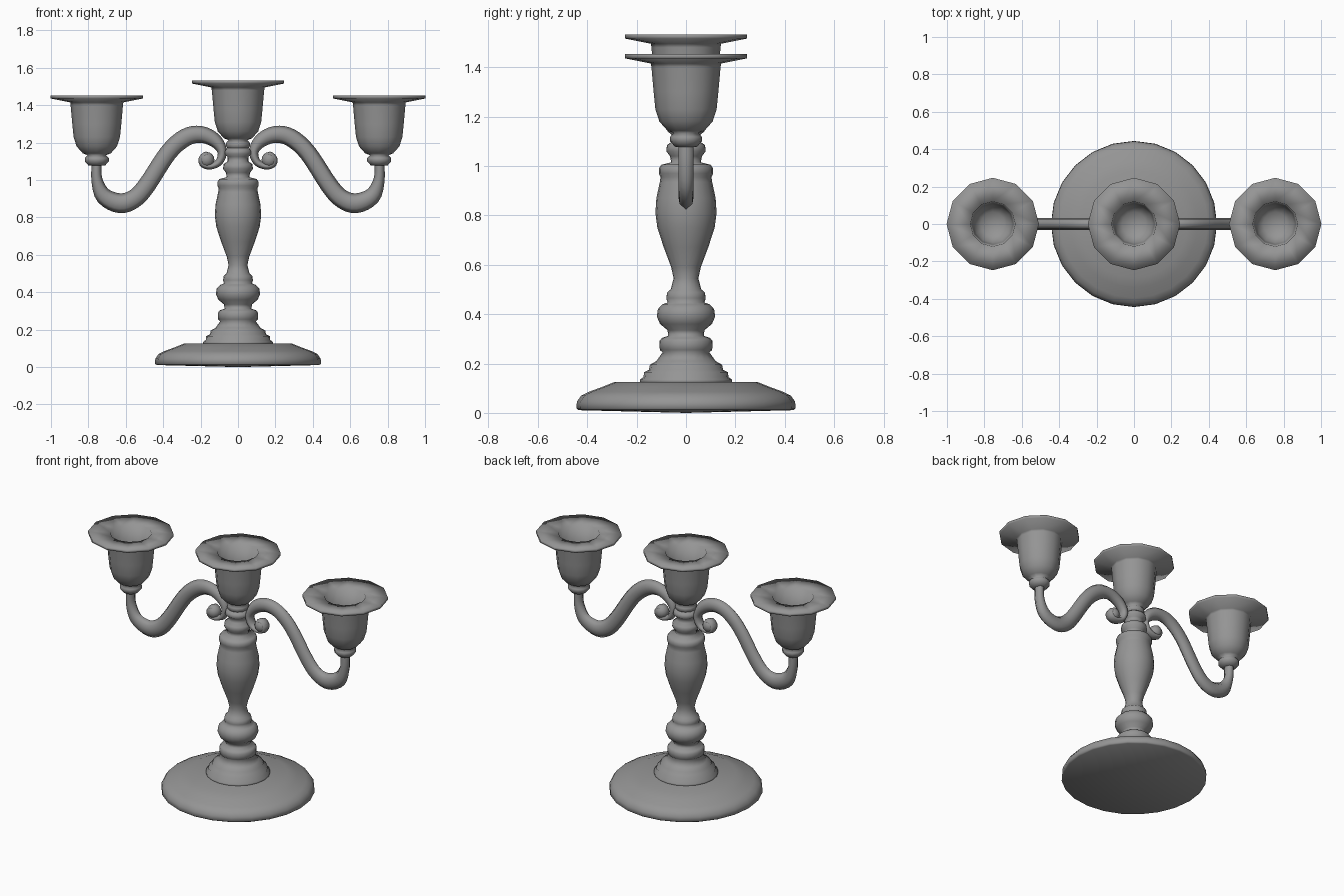
import bpy, bmesh
from math import cos, sin, pi, radians
from mathutils import Vector

if "Cube" in bpy.data.objects:
    bpy.data.objects.remove(bpy.data.objects["Cube"])

# Dark pewter grey for every part
METAL = bpy.data.materials.new("dark_metal")
METAL.diffuse_color = (.3, .3, .3, 1)
METAL.use_nodes = True
METAL.node_tree.nodes["Principled BSDF"].inputs["Base Color"].default_value = METAL.diffuse_color


def finish(bm, name, angle=180):
    bmesh.ops.remove_doubles(bm, verts=bm.verts, dist=1e-5)
    bmesh.ops.recalc_face_normals(bm, faces=bm.faces)
    me = bpy.data.meshes.new(name)
    bm.to_mesh(me)
    bm.free()
    me.materials.append(METAL)
    ob = bpy.data.objects.new(name, me)
    bpy.context.collection.objects.link(ob)
    bpy.ops.object.select_all(action='DESELECT')
    ob.select_set(True)
    bpy.context.view_layer.objects.active = ob
    bpy.ops.object.shade_smooth_by_angle(angle=radians(angle))
    return ob


def lathe(name, profile, sides, x=0, z=0):
    """Revolve (radius, height) points about a vertical axis."""
    bm = bmesh.new()
    rings = [[bm.verts.new((x, 0, z + h))] if r == 0 else
             [bm.verts.new((x + r * cos(2 * pi * i / sides), r * sin(2 * pi * i / sides), z + h))
              for i in range(sides)] for r, h in profile]
    for a, b in zip(rings, rings[1:]):
        for i in range(sides):
            j = (i + 1) % sides
            quad = [a[i % len(a)], a[j % len(a)], b[j % len(b)], b[i % len(b)]]
            bm.faces.new(list(dict.fromkeys(quad)))
    return finish(bm, name)


def smooth_path(pts, steps):
    """Catmull-Rom interpolation of (x, z, half width) points."""
    p = [Vector(q) for q in pts]
    p = [2 * p[0] - p[1]] + p + [2 * p[-1] - p[-2]]
    out = []
    for a, b, c, d in zip(p, p[1:], p[2:], p[3:]):
        for k in range(steps):
            t = k / steps
            out.append(0.5 * (2 * b + (c - a) * t + (2 * a - 5 * b + 4 * c - d) * t * t
                              + (3 * b - a - 3 * c + d) * t ** 3))
    return out + [p[-2]]


# Foot, wide and round
lathe("base", [(0, 0), (.435, .011), (.444, .018), (.442, .045), (.425, .07),
               (.395, .085), (.34, .105), (.287, .126), (0, .126)], 24)

# Turned stem
lathe("stem", [(0, .11), (.186, .12), (.186, .135), (.172, .145), (.17, .165), (.15, .175),
               (.146, .195), (.12, .21), (.095, .245), (.106, .255), (.108, .29), (.098, .303),
               (.072, .312), (.075, .335), (.105, .36), (.118, .39), (.114, .42), (.095, .44),
               (.075, .447), (.08, .465), (.076, .488), (.062, .5), (.05, .545), (.06, .59),
               (.09, .67), (.116, .75), (.124, .81), (.12, .87), (.106, .935), (.103, .955),
               (.11, .97), (.11, .99), (.1, 1.005), (.06, 1.015), (.065, 1.04), (.08, 1.06),
               (.077, 1.085), (.055, 1.1), (.056, 1.125), (.075, 1.14), (.07, 1.16),
               (.05, 1.175), (0, 1.18)], 20)

# Candle cups with wide faceted drip pans
CUP = [(0, 1.075), (.045, 1.078), (.064, 1.1), (.064, 1.118), (.05, 1.133), (.075, 1.143),
       (.108, 1.18), (.124, 1.23), (.131, 1.3), (.14, 1.4), (.142, 1.415), (.247, 1.436),
       (.247, 1.453), (.12, 1.447), (.11, 1.32), (.1, 1.26), (.065, 1.225), (0, 1.215)]
for name, x, z in (("centre_cup", 0, .08), ("left_cup", -.755, 0), ("right_cup", .755, 0)):
    lathe(name, CUP, 12, x, z)

# S-curved arms, each ending in a scroll beside the stem
ARM = [(.756, 1.1, .026), (.754, 1.0, .03), (.717, .914, .045), (.632, .876, .053),
       (.555, .9, .05), (.487, .973, .048), (.374, 1.145, .047), (.283, 1.226, .048),
       (.2, 1.244, .045), (.125, 1.213, .038), (.085, 1.155, .026), (.1, 1.098, .02),
       (.145, 1.074, .017), (.185, 1.082, .017), (.195, 1.112, .016), (.17, 1.137, .015),
       (.15, 1.115, .01)]
SECTION = [(0, 1), (.85, .55), (1, 0), (.85, -.55), (0, -1), (-.85, -.55), (-1, 0), (-.85, .55)]


def arm(name, side):
    bm = bmesh.new()
    path = smooth_path(ARM, 4)
    rings = []
    for i, p in enumerate(path):
        t = path[min(i + 1, len(path) - 1)] - path[max(i - 1, 0)]
        n = Vector((-t.y, t.x)).normalized()
        rings.append([bm.verts.new((side * (p.x + n.x * p.z * v), .031 * u, p.y + n.y * p.z * v))
                      for u, v in SECTION])
    for a, b in zip(rings, rings[1:]):
        for i in range(8):
            j = (i + 1) % 8
            bm.faces.new((a[i], a[j], b[j], b[i]))
    bm.faces.new(rings[0])
    bm.faces.new(rings[-1])
    finish(bm, name)
    # Button at the eye of the scroll
    bm = bmesh.new()
    bmesh.ops.create_uvsphere(bm, u_segments=12, v_segments=8, radius=.042)
    bmesh.ops.translate(bm, verts=bm.verts, vec=(side * .168, 0, 1.108))
    finish(bm, name + "_scroll_ball")


arm("left_arm", -1)
arm("right_arm", 1)
